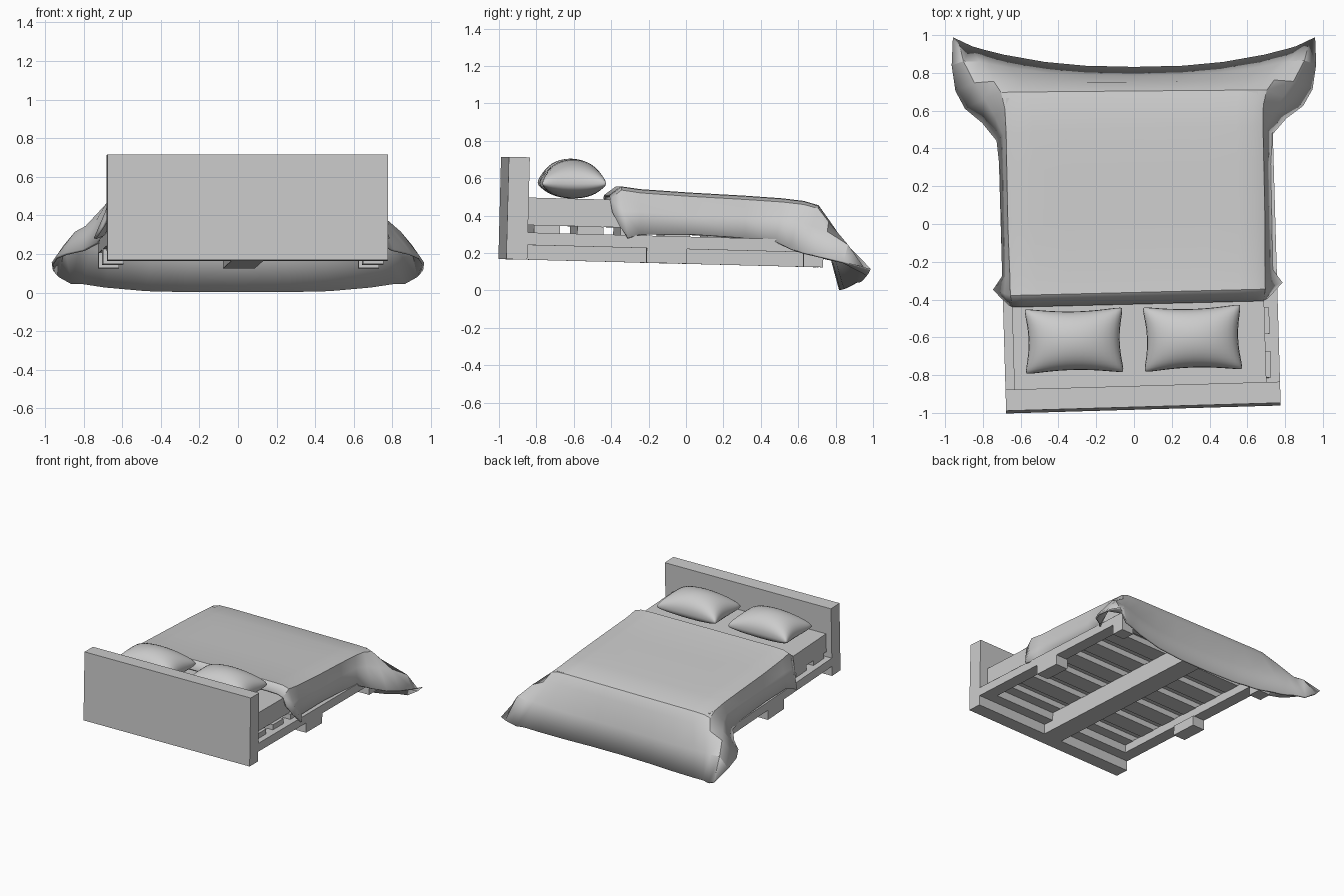
import bpy, bmesh, math
from mathutils import Matrix, Vector

if "Cube" in bpy.data.objects:
    bpy.data.objects.remove(bpy.data.objects["Cube"])

# The frame is slightly yawed and slopes toward the foot; local origin = back bottom of headboard
BED = (Matrix.Translation((0.05, -0.982, 0.168)) @ Matrix.Rotation(0.029, 4, 'Z')
       @ Matrix.Rotation(-0.026, 4, 'X'))


def finish(name, bm):
    bmesh.ops.recalc_face_normals(bm, faces=bm.faces)
    mesh = bpy.data.meshes.new(name)
    bm.to_mesh(mesh)
    bm.free()
    ob = bpy.data.objects.new(name, mesh)
    bpy.context.collection.objects.link(ob)
    return ob


def box(name, x, y, z):
    bm = bmesh.new()
    size = [b - a for a, b in (x, y, z)]
    mid = [(a + b) / 2 for a, b in (x, y, z)]
    bmesh.ops.create_cube(bm, size=1, matrix=BED @ Matrix.Translation(mid) @ Matrix.Diagonal((*size, 1)))
    return finish(name, bm)


def smooth(ob, angle):
    bpy.ops.object.select_all(action='DESELECT')
    ob.select_set(True)
    bpy.context.view_layer.objects.active = ob
    bpy.ops.object.shade_smooth_by_angle(angle=math.radians(angle))


# Headboard, rails and legs
box("headboard", (-0.727, 0.727), (0, 0.112), (0, 0.547))
for side, s in (("left", -1), ("right", 1)):
    box(side + "_rail", sorted((s * 0.63, s * 0.727)), (0.112, 1.695), (0.078, 0.145))
    for part, y in (("middle", (0.75, 0.965)), ("foot", (1.59, 1.695))):
        box(f"{side}_{part}_leg", sorted((s * 0.62, s * 0.727)), y, (0, 0.078))
box("foot_rail", (-0.63, 0.63), (1.6, 1.695), (0.078, 0.145))
box("head_rail", (-0.63, 0.63), (0.112, 0.2), (0.078, 0.145))
box("centre_beam", (-0.08, 0.085), (0.112, 1.69), (0, 0.14))

# Slats and mattress
for i in range(7):
    y = 0.145 + i * 0.232
    box("slat", (-0.68, 0.68), (y, y + 0.14), (0.14, 0.186))
box("mattress", (-0.68, 0.655), (0.113, 1.66), (0.185, 0.332))


# Pillows: cushions with concave sides and softened corners, from a bulging grid
def pillow(name, x, y, z, yaw):
    n, a, b = 18, 0.268, 0.178
    bm = bmesh.new()
    place = Matrix.Translation((x, y, z)) @ Matrix.Rotation(yaw, 4, 'Z')
    for h in (0.13, -0.078):
        grid = []
        for i in range(n + 1):
            u = -math.cos(math.pi * i / n)
            row = []
            for j in range(n + 1):
                v = -math.cos(math.pi * j / n)
                bulge = max(0, (1 - u * u) * (1 - v * v)) ** 0.43
                corner = 1 - 0.05 * (u * v) ** 8
                row.append(bm.verts.new(place @ Vector((
                    a * u * corner * (1 - 0.1 * (1 - v * v)),
                    b * v * corner * (1 - 0.13 * (1 - u * u)), h * bulge))))
            grid.append(row)
        for i in range(n):
            for j in range(n):
                bm.faces.new((grid[i][j], grid[i + 1][j], grid[i + 1][j + 1], grid[i][j + 1]))
    bmesh.ops.remove_doubles(bm, verts=bm.verts, dist=0.0005)
    smooth(finish(name, bm), 70)


pillow("left_pillow", -0.317, -0.618, 0.575, 0.02)
pillow("right_pillow", 0.31, -0.605, 0.57, 0.03)

# Blanket rows from head to foot hem:
# y, top z, edge half width, side-middle point, side-hem point, bow in y, rise in z
ROWS = [
    (-0.42, 0.505, 0.66, (0.68, -0.41, 0.42), (0.72, -0.37, 0.34), 0, 0),
    (-0.36, 0.55, 0.67, (0.70, -0.35, 0.42), (0.76, -0.33, 0.28), 0, 0),
    (-0.26, 0.535, 0.67, (0.69, -0.26, 0.42), (0.71, -0.26, 0.30), 0, 0),
    (0.00, 0.517, 0.675, (0.69, 0.0, 0.40), (0.71, 0.0, 0.30), 0, 0),
    (0.30, 0.500, 0.675, (0.69, 0.3, 0.39), (0.71, 0.3, 0.28), 0, 0),
    (0.50, 0.486, 0.675, (0.69, 0.49, 0.38), (0.725, 0.46, 0.26), 0, 0),
    (0.62, 0.472, 0.68, (0.73, 0.58, 0.37), (0.80, 0.55, 0.22), 0, 0),
    (0.70, 0.450, 0.70, (0.785, 0.67, 0.34), (0.89, 0.62, 0.20), 0, 0),
    (0.745, 0.38, 0.74, (0.84, 0.75, 0.31), (0.94, 0.71, 0.18), 0.01, 0),
    (0.775, 0.19, 0.82, (0.90, 0.86, 0.24), (0.96, 0.84, 0.15), 0.08, 0.06),
    (0.825, 0.004, 0.86, (0.93, 0.97, 0.085), (0.955, 0.985, 0.11), 0.11, 0.06),
]
COLS = [0, 0.3, 0.55, 0.8, 0.93, 1]


def side_points(row, s):
    y, z, edge, mid, hem, bow, rise = row
    pts = []
    for t in COLS:
        drop = 0.018 if t == 1 else 0.003 if t > 0.9 else 0
        pts.append((s * t * edge, y + bow * t ** 2.4, z - drop + rise * t ** 4))
    return pts + [(s * mid[0], mid[1], mid[2]), (s * hem[0], hem[1], hem[2])]


bm = bmesh.new()
grid = []
for row in ROWS:
    pts = side_points(row, -1)[:0:-1] + side_points(row, 1)
    follow = max(0, min(1, (0.8 - row[0]) / 0.3))   # top follows the yaw, hem stays centred
    grid.append([bm.verts.new((x + 0.013 * follow - 0.02 * y * follow,
                               y + 0.025 * x * follow, z)) for x, y, z in pts])
for a, b in zip(grid, grid[1:]):
    for k in range(len(a) - 1):
        bm.faces.new((a[k], a[k + 1], b[k + 1], b[k]))
blanket = finish("blanket", bm)
mod = blanket.modifiers.new("thickness", 'SOLIDIFY')
mod.thickness = 0.014
mod.offset = 0
smooth(blanket, 30)
